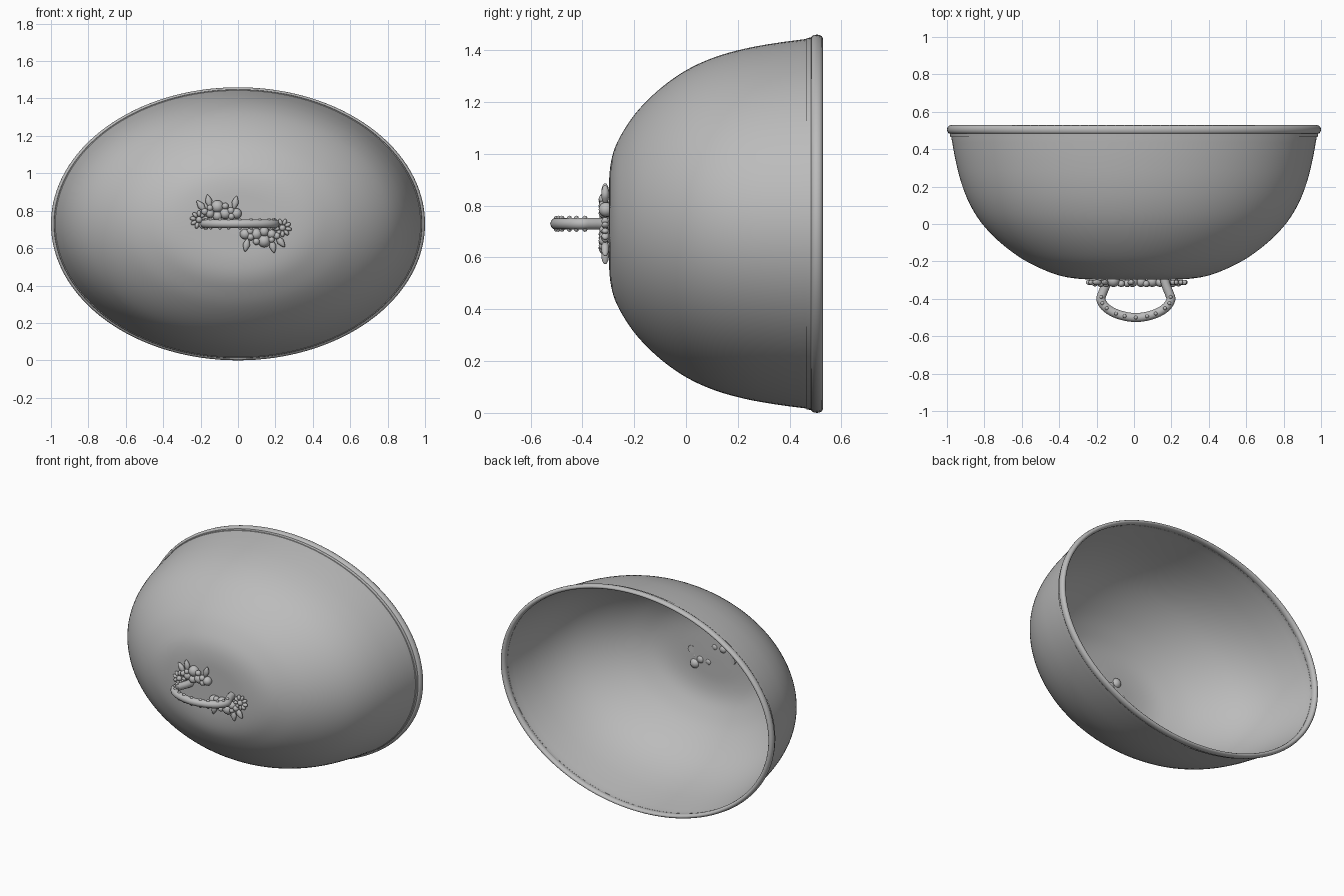
import bpy, bmesh, math
from mathutils import Vector, Matrix

if "Cube" in bpy.data.objects:
    bpy.data.objects.remove(bpy.data.objects["Cube"], do_unlink=True)

MID_Z = 0.73      # height of the oval's centre
ASPECT = 0.73     # oval height / width
SIDES = 128

metal = bpy.data.materials.new("grey metal")
metal.use_nodes = True
GREY = (0.5, 0.5, 0.5, 1)
metal.diffuse_color = GREY
metal.node_tree.nodes["Principled BSDF"].inputs["Base Color"].default_value = GREY


def finish(name, bm, angle=40):
    bmesh.ops.recalc_face_normals(bm, faces=bm.faces)
    mesh = bpy.data.meshes.new(name)
    bm.to_mesh(mesh)
    bm.free()
    obj = bpy.data.objects.new(name, mesh)
    bpy.context.collection.objects.link(obj)
    mesh.materials.append(metal)
    bpy.ops.object.select_all(action="DESELECT")
    obj.select_set(True)
    bpy.context.view_layer.objects.active = obj
    bpy.ops.object.shade_smooth_by_angle(angle=math.radians(angle))
    return obj


def spline(points, steps=4):
    """Catmull-Rom curve through the points."""
    pts = [Vector(p) for p in points]
    pts = [2 * pts[0] - pts[1]] + pts + [2 * pts[-1] - pts[-2]]
    out = []
    for a, b, c, d in zip(pts, pts[1:], pts[2:], pts[3:]):
        for i in range(steps):
            t = i / steps
            out.append(0.5 * (2 * b + (c - a) * t + (2 * a - 5 * b + 4 * c - d) * t * t
                              + (3 * b - a - 3 * c + d) * t ** 3))
    return out + [pts[-2]]


def oval_lathe(bm, profile, closed=False):
    """Sweep (radius, depth) points round an oval; zero radius makes a pole."""
    rings = []
    for r, y in profile:
        if r < 1e-4:
            rings.append([bm.verts.new((0, y, MID_Z))])
            continue
        rings.append([bm.verts.new((r * math.cos(a), y, MID_Z + ASPECT * r * math.sin(a)))
                      for a in (math.tau * i / SIDES for i in range(SIDES))])
    if closed:
        rings.append(rings[0])
    for low, high in zip(rings, rings[1:]):
        for i in range(SIDES):
            j = (i + 1) % SIDES
            if len(low) == 1:
                bm.faces.new((low[0], high[i], high[j]))
            elif len(high) == 1:
                bm.faces.new((low[i], low[j], high[0]))
            else:
                bm.faces.new((low[i], low[j], high[j], high[i]))


# Domed body: outer skin, then a slightly smaller inner skin back to the pole
WALL = 0.01
outer = spline([(0, -0.297), (0.14, -0.297), (0.27, -0.295), (0.38, -0.28), (0.48, -0.246),
                (0.6, -0.185), (0.72, -0.095), (0.815, 0.005), (0.88, 0.11),
                (0.925, 0.225), (0.955, 0.345), (0.977, 0.465)])
inner = [(max(r - WALL, 0), y + WALL * (1 - r)) for r, y in reversed(outer) if r > 0.05]
bm = bmesh.new()
oval_lathe(bm, [tuple(p) for p in outer] + [(0.98, 0.5), (0.97, 0.5)] + inner + [(0, -0.287)])
finish("domed_body", bm)

# Narrow step under the rim
bm = bmesh.new()
oval_lathe(bm, [(0.968, 0.462), (0.982, 0.466), (0.985, 0.486), (0.968, 0.488)], closed=True)
finish("rim_step", bm, 30)

# Rolled rim
bm = bmesh.new()
oval_lathe(bm, [(0.982 + 0.018 * math.cos(a), 0.505 + 0.023 * math.sin(a))
                for a in (math.tau * i / 12 for i in range(12))], closed=True)
finish("rolled_rim", bm, 60)

# Loop handle: upright legs that bend into a bowed grip
HANDLE_X = 0.01
half = [(0.15, -0.285), (0.162, -0.33), (0.18, -0.375), (0.187, -0.405),
        (0.165, -0.442), (0.12, -0.473), (0.06, -0.493)]
path = spline([(-x, y) for x, y in half] + [(0, -0.5)] + [(x, y) for x, y in half[::-1]])
bm = bmesh.new()
rings = []
for i, p in enumerate(path):
    t = (path[min(i + 1, len(path) - 1)] - path[max(i - 1, 0)]).normalized()
    n = Vector((-t.y, t.x))
    ring = []
    for k in range(12):
        a = math.tau * k / 12
        q = p + n * 0.024 * math.cos(a)
        ring.append(bm.verts.new((HANDLE_X + q.x, q.y, MID_Z + 0.023 * math.sin(a))))
    rings.append(ring)
for a, b in zip(rings, rings[1:]):
    for k in range(12):
        bm.faces.new((a[k], a[k - 1], b[k - 1], b[k]))
bm.faces.new(rings[0])
bm.faces.new(rings[-1])
finish("loop_handle", bm)


def blob(bm, centre, size, turn=0.0, u=16, v=10):
    """Ellipsoid whose long axis (local z) is turned about the depth axis."""
    m = (Matrix.Translation(centre) @ Matrix.Rotation(turn, 4, "Y")
         @ Matrix.Diagonal((*size, 1)))
    return bmesh.ops.create_uvsphere(bm, u_segments=u, v_segments=v, radius=1, matrix=m)["verts"]


# Beads along both faces of the grip
bm = bmesh.new()
grip = [p for p in path if p.y < -0.39]
for i in range(11):
    p = grip[round(i * (len(grip) - 1) / 10)]
    for side in (-1, 1):
        blob(bm, (HANDLE_X + p.x, p.y, MID_Z + side * 0.021), (0.01,) * 3, u=10, v=6)
finish("handle_beads", bm)

# Flower spray: berries (x, z, radius), pointed leaves (x, z, degrees), blossom petals
berries = [(-0.11, 0.822, 0.034), (-0.068, 0.785, 0.03), (-0.008, 0.785, 0.028),
           (-0.15, 0.785, 0.024), (-0.11, 0.772, 0.025), (-0.038, 0.8, 0.019),
           (-0.068, 0.825, 0.018), (-0.178, 0.795, 0.018), (-0.035, 0.77, 0.018),
           (-0.15, 0.815, 0.016)]
leaves = [(-0.156, 0.85, -12), (-0.197, 0.825, -38), (-0.015, 0.843, 12)]


def spray(name, flip):
    bm = bmesh.new()
    for x, z, r in berries:
        blob(bm, (x, -0.337 + r, z), (r,) * 3)
    for x, z, deg in leaves:
        turn = math.radians(deg)
        verts = blob(bm, (0, 0, 0), (0.019, 0.015, 0.037))
        for v in verts:      # pinch toward both tips
            v.co.x *= 1 - 0.45 * abs(v.co.z) / 0.037
        bmesh.ops.transform(bm, verts=verts, matrix=Matrix.Translation((x, -0.312, z))
                            @ Matrix.Rotation(turn, 4, "Y"))
    for i in range(9):
        a = math.tau * i / 9
        blob(bm, (-0.208 + 0.033 * math.sin(a), -0.312, 0.752 + 0.033 * math.cos(a)),
             (0.011, 0.014, 0.017), a, 12, 8)
    blob(bm, (-0.208, -0.317, 0.752), (0.017,) * 3)
    if flip:      # half turn about the handle's centre
        pivot = Vector((0.015, 0, MID_Z))
        bmesh.ops.rotate(bm, verts=bm.verts, cent=pivot,
                         matrix=Matrix.Rotation(math.pi, 3, "Y"))
    finish(name, bm)


spray("right_flower_spray", False)
spray("left_flower_spray", True)
